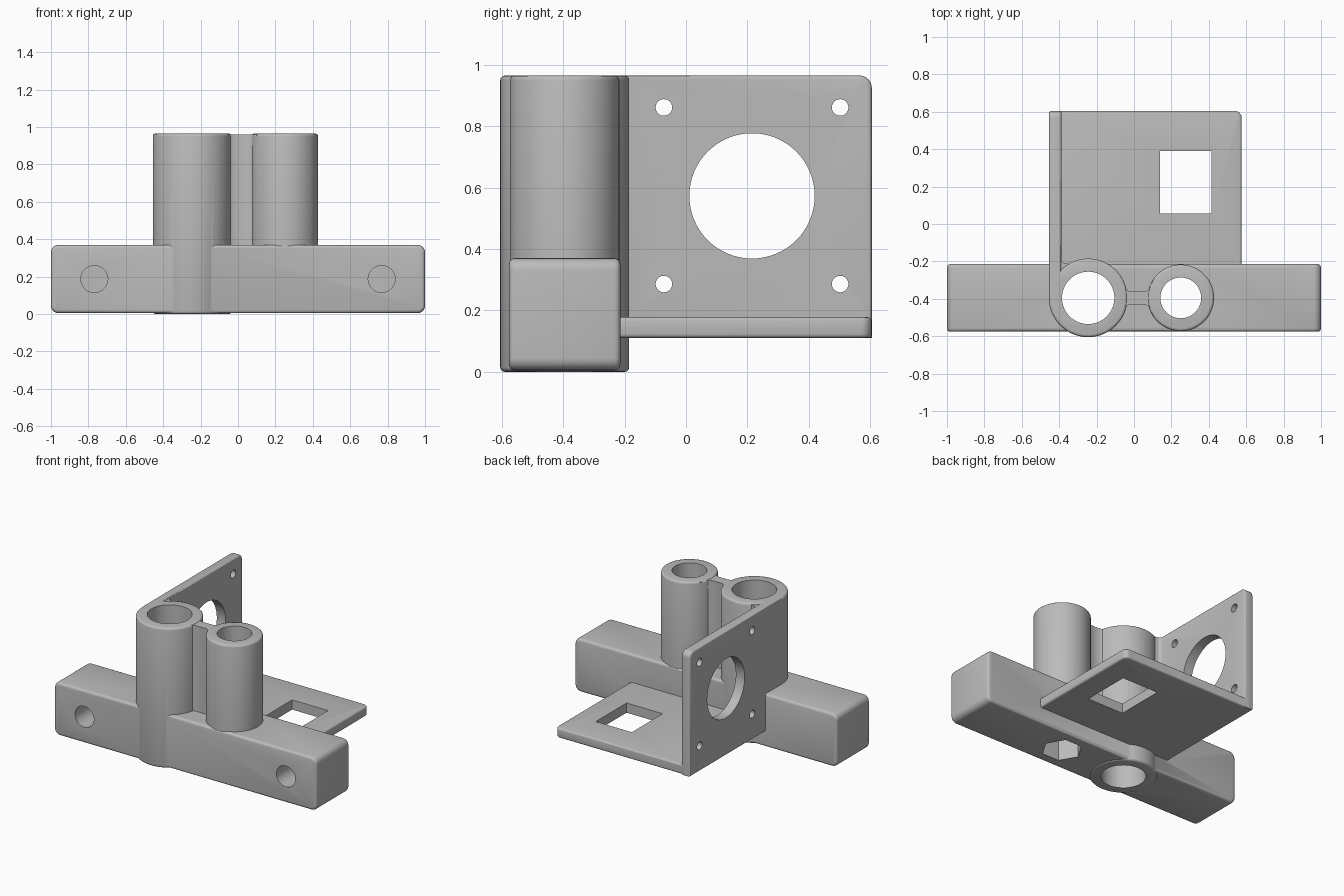
import bpy, bmesh, math
from mathutils import Vector

if "Cube" in bpy.data.objects:
    bpy.data.objects.remove(bpy.data.objects["Cube"])

grey = bpy.data.materials.new("plain grey")
grey.diffuse_color = (0.5, 0.5, 0.5, 1)
grey.use_nodes = True
grey.node_tree.nodes["Principled BSDF"].inputs["Base Color"].default_value = grey.diffuse_color


def rounded(a0, a1, b0, b1, radii=(0, 0, 0, 0), n=6):
    """Rectangle outline; radii start at the low-low corner, anticlockwise."""
    pts = []
    corners = [(a0, b0, 1, 1), (a1, b0, -1, 1), (a1, b1, -1, -1), (a0, b1, 1, -1)]
    for i, (a, b, sa, sb) in enumerate(corners):
        r = radii[i]
        if r == 0:
            pts.append((a, b))
            continue
        for k in range(n + 1):
            t = math.pi * (1 + i / 2) + math.pi / 2 * k / n
            pts.append((a + sa * r + r * math.cos(t), b + sb * r + r * math.sin(t)))
    return pts


def circle(a, b, r, n=64):
    return [(a + r * math.cos(2 * math.pi * k / n), b + r * math.sin(2 * math.pi * k / n))
            for k in range(n)]


def inset(pts, d):
    """Move an anticlockwise outline inwards by d."""
    out = []
    for i, p in enumerate(pts):
        p, before, after = Vector(p), Vector(pts[i - 1]), Vector(pts[(i + 1) % len(pts)])
        u, v = (p - before).normalized(), (after - p).normalized()
        n1, n2 = Vector((-u.y, u.x)), Vector((-v.y, v.x))
        out.append(tuple(p + (n1 + n2) * (d / (1 + n1.dot(n2)))))
    return out


def prism(name, pts, axis, lo, hi, rim=0):
    """Extrude an outline along an axis, with rounded end rims if wanted."""
    place = {"x": lambda a, b, h: (h, a, b),
             "y": lambda a, b, h: (a, h, b),
             "z": lambda a, b, h: (a, b, h)}[axis]
    levels = [(lo, 0), (hi, 0)]
    if rim:
        arc = [(rim * (1 - math.sin(t)), rim * (1 - math.cos(t)))
               for t in (0, math.pi / 6, math.pi / 3, math.pi / 2)]
        levels = [(lo + h, d) for h, d in [(a, b) for b, a in arc]]
        levels += [(hi - h, d) for h, d in reversed([(a, b) for b, a in arc])]
    bm = bmesh.new()
    rings = [[bm.verts.new(place(a, b, h)) for a, b in (inset(pts, d) if d else pts)]
             for h, d in levels]
    bm.faces.new(rings[0])
    bm.faces.new(rings[-1])
    for low, high in zip(rings, rings[1:]):
        for i in range(len(pts)):
            j = (i + 1) % len(pts)
            bm.faces.new((low[i], low[j], high[j], high[i]))
    bm.normal_update()
    bmesh.ops.recalc_face_normals(bm, faces=bm.faces[:])
    if bm.calc_volume(signed=True) < 0:
        bmesh.ops.reverse_faces(bm, faces=bm.faces[:])
    me = bpy.data.meshes.new(name)
    bm.to_mesh(me)
    bm.free()
    me.materials.append(grey)
    ob = bpy.data.objects.new(name, me)
    bpy.context.collection.objects.link(ob)
    return ob


def volume(me):
    bm = bmesh.new()
    bm.from_mesh(me)
    v = bm.calc_volume(signed=True)
    bm.free()
    return v


def combine(target, other, operation):
    """Boolean with the first solver that gives a sound solid."""
    start, extra = volume(target.data), volume(other.data)
    for solver in ('MANIFOLD', 'EXACT', 'FLOAT'):
        mod = target.modifiers.new("combine", 'BOOLEAN')
        try:
            mod.operation, mod.solver, mod.object = operation, solver, other
            bpy.context.view_layer.update()
            graph = bpy.context.evaluated_depsgraph_get()
            me = bpy.data.meshes.new_from_object(target.evaluated_get(graph))
        except (TypeError, RuntimeError):
            target.modifiers.remove(mod)
            continue
        target.modifiers.remove(mod)
        v = volume(me)
        low, high = ((start, start + extra) if operation == 'UNION'
                     else (start - extra, start))
        if len(me.polygons) and low - 1e-4 <= v <= high + 1e-4 and abs(v - start) > 1e-7:
            target.data = me
            return True
    return False


CY = -0.395            # shared centre line of bar and tubes
BX, SX = -0.245, 0.25  # wide and narrow tube centres
TOP = 0.965

# cross bar
bracket = prism("mounting_bracket", rounded(-1, 1, 0.005, 0.37, (0.04,) * 4),
                "y", -0.576, -0.214, 0.018)

# web between the tubes, flaring where it meets each wall
side = [(-0.1, 0.12), (-0.064, 0.10), (-0.055, 0.065), (-0.043, 0.045), (-0.025, 0.035),
        (0.06, 0.035), (0.078, 0.045), (0.09, 0.065), (0.1, 0.095), (0.13, 0.11)]
web = [(x, CY + d) for x, d in side] + [(x, CY - d) for x, d in reversed(side)]
# fillet between wide tube and upright plate
fillet = [(-0.42, -0.17), (-0.39, -0.185), (-0.385, -0.2), (-0.375, -0.209),
          (-0.355, -0.212), (-0.32, -0.22), (-0.32, -0.3), (-0.42, -0.3)]

parts = [
    prism("wide_tube", circle(BX, CY, 0.21, 80), "z", 0, TOP, 0.015),
    prism("narrow_tube", circle(SX, CY, 0.178), "z", 0.1, TOP, 0.015),
    prism("web", web, "z", 0.02, 0.96),
    prism("upright_plate", rounded(CY, 0.605, 0.11, TOP, (0, 0, 0.04, 0)),
          "x", -0.455, -0.388, 0.012),
    prism("plate_fillet", fillet, "z", 0.13, 0.958),
    prism("shelf_plate", rounded(-0.43, 0.575, -0.3, 0.604, (0, 0, 0.035, 0)),
          "z", 0.111, 0.178, 0.012),
]
solids = [bracket]
for part in parts:
    if combine(bracket, part, 'UNION'):
        bpy.data.objects.remove(part, do_unlink=True)
    else:
        solids.append(part)

# bores, nut pocket, shelf window, blind bar holes and plate holes
cuts = [
    prism("wide_bore", circle(BX, CY, 0.14), "z", -0.1, 1.1),
    prism("narrow_bore", circle(SX, CY, 0.109), "z", -0.1, 1.1),
    prism("nut_pocket", circle(SX, CY, 0.128, 6), "z", -0.1, 0.17),
    prism("shelf_window", rounded(0.14, 0.415, 0.055, 0.39), "z", 0.05, 0.25),
    prism("round_window", circle(0.215, 0.573, 0.204), "x", -0.6, -0.3),
]
cuts += [prism("bar_hole", circle(x, 0.187, 0.072, 40), "y", -0.7, -0.35)
         for x in (-0.768, 0.768)]
cuts += [prism("screw_hole", circle(y, z, 0.027, 24), "x", -0.6, -0.3)
         for y in (-0.072, 0.502) for z in (0.286, 0.861)]
for cut in cuts:
    for solid in solids:
        combine(solid, cut, 'DIFFERENCE')
    bpy.data.objects.remove(cut, do_unlink=True)

# smooth the round walls and keep the sharp edges
for solid in solids:
    bpy.ops.object.select_all(action='DESELECT')
    solid.select_set(True)
    bpy.context.view_layer.objects.active = solid
    bpy.ops.object.shade_smooth_by_angle(angle=math.radians(32))
